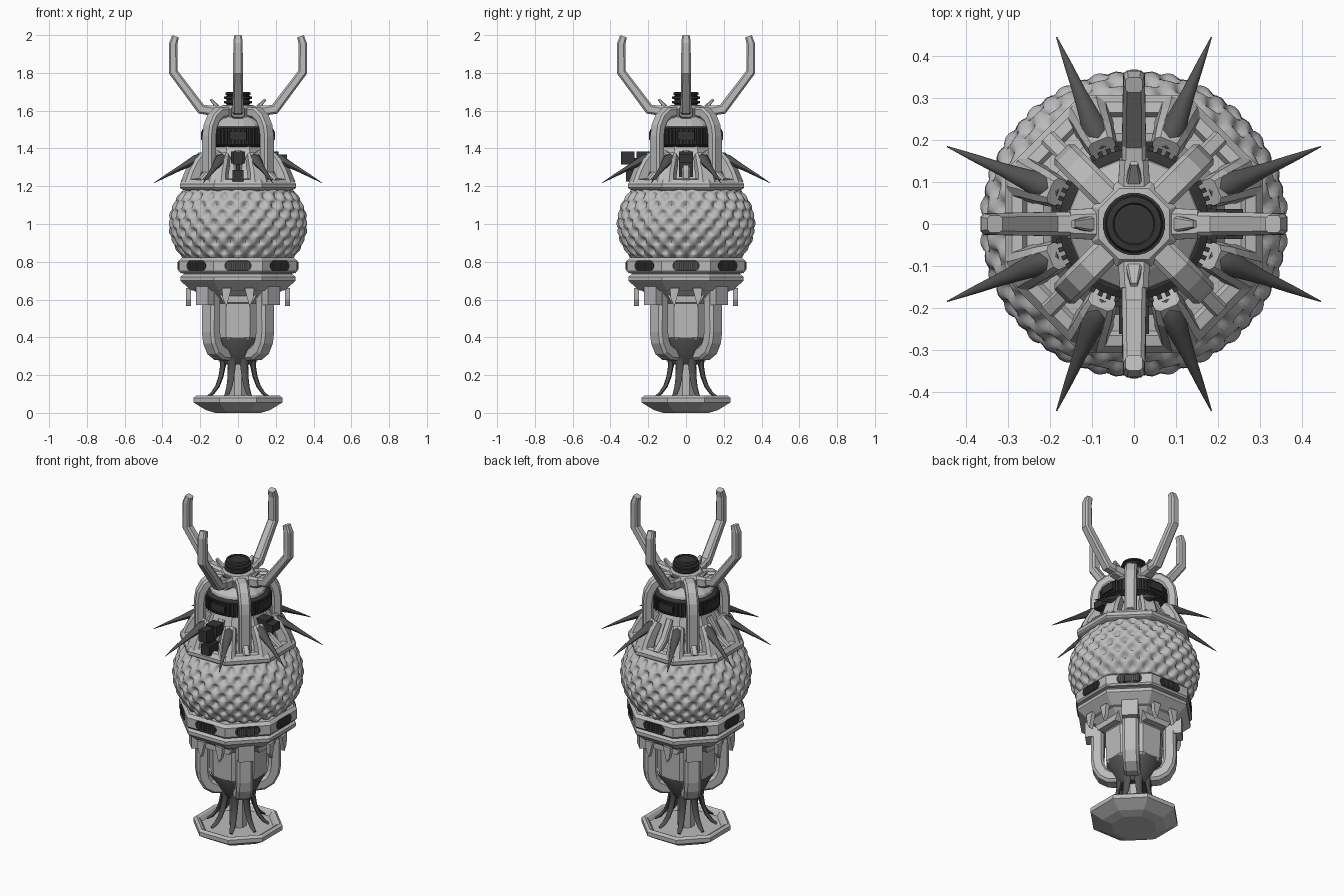
import bpy, bmesh, math
from mathutils import Vector, Matrix

if "Cube" in bpy.data.objects:
    bpy.data.objects.remove(bpy.data.objects["Cube"])

def material(name, v):
    m = bpy.data.materials.new(name)
    m.diffuse_color = (v, v, v, 1)
    m.use_nodes = True
    m.node_tree.nodes["Principled BSDF"].inputs["Base Color"].default_value = m.diffuse_color
    return m

LIGHT = material("light grey shell", 0.50)
DARK = material("dark grey horn", 0.085)
BLACK = material("charcoal machinery", 0.035)

AXIS = [i * math.pi / 2 for i in range(4)]
DIAG = [a + math.pi / 4 for a in AXIS]
EIGHT = [i * math.pi / 4 for i in range(8)]
BETWEEN = [a + math.pi / 8 for a in EIGHT]

def make(name, verts, faces, mat, angles=(0,), smooth=None):
    """Copies a part modelled along +x around the z axis, as one object."""
    bm = bmesh.new()
    for a in angles:
        rot = Matrix.Rotation(a, 3, 'Z')
        vs = [bm.verts.new(rot @ Vector(v)) for v in verts]
        for f in faces:
            bm.faces.new([vs[i] for i in f])
    bmesh.ops.recalc_face_normals(bm, faces=bm.faces)
    me = bpy.data.meshes.new(name)
    bm.to_mesh(me)
    bm.free()
    me.materials.append(mat)
    ob = bpy.data.objects.new(name, me)
    bpy.context.collection.objects.link(ob)
    if smooth:
        bpy.ops.object.select_all(action='DESELECT')
        ob.select_set(True)
        bpy.context.view_layer.objects.active = ob
        bpy.ops.object.shade_smooth_by_angle(angle=math.radians(smooth))
    return ob

def loft(name, rings, mat, angles=(0,), smooth=None):
    n = len(rings[0])
    verts = [v for r in rings for v in r]
    faces = [(k * n + i, k * n + (i + 1) % n, (k + 1) * n + (i + 1) % n, (k + 1) * n + i)
             for k in range(len(rings) - 1) for i in range(n)]
    faces += [tuple(range(n)), tuple(range(len(verts) - n, len(verts)))]
    return make(name, verts, faces, mat, angles, smooth)

def lathe(name, profile, n, mat, smooth=None):
    """Radii are measured to the flats; flats face the axes."""
    k = 1 / math.cos(math.pi / n)
    rings = [[(r * k * math.cos((i + .5) * math.tau / n), r * k * math.sin((i + .5) * math.tau / n), z)
              for i in range(n)] for r, z in profile]
    return loft(name, rings, mat, smooth=smooth)

def sweep(name, path, w, t, mat, angles, scales=None, round_=False, smooth=None):
    """Sweeps a chamfered (or round) section along an (r, z) path."""
    if round_:
        sec = [(w * math.cos(i * math.tau / 8), t * math.sin(i * math.tau / 8)) for i in range(8)]
    else:
        c = min(w, t) * 0.4
        sec = [(w, -t + c), (w, t - c), (w - c, t), (-w + c, t),
               (-w, t - c), (-w, -t + c), (-w + c, -t), (w - c, -t)]
    p = [Vector(q) for q in path]
    rings = []
    for i, q in enumerate(p):
        d0 = (q - p[max(i - 1, 0)]).normalized() if i else (p[1] - q).normalized()
        d1 = (p[i + 1] - q).normalized() if i < len(p) - 1 else d0
        d = (d0 + d1).normalized()
        miter = 1 / max(d.dot(d0), 0.6)
        s = scales[i] if scales else 1
        rings.append([(q.x - d.y * v * s * miter, u * s, q.y + d.x * v * s * miter) for u, v in sec])
    return loft(name, rings, mat, angles, smooth)

def prism(name, outline, r0, r1, mat, angles):
    """Extrudes a (sideways, z) outline outward from r0 to r1."""
    return loft(name, [[(r, u, z) for u, z in outline] for r in (r0, r1)], mat, angles)

def box(name, r0, r1, w, z0, z1, mat, angles):
    return prism(name, [(-w, z0), (w, z0), (w, z1), (-w, z1)], r0, r1, mat, angles)

# Foot dish, stem and roots
lathe("foot_dish", [(0.12, 0), (0.17, 0.015), (0.235, 0.055), (0.235, 0.08), (0.22, 0.092),
                    (0.205, 0.085), (0.19, 0.062), (0.05, 0.062)], 8, LIGHT)
lathe("stem", [(0.045, 0.05), (0.045, 0.3)], 8, LIGHT)
sweep("roots", [(0.088, 0.31), (0.086, 0.25), (0.098, 0.19), (0.118, 0.14), (0.145, 0.105), (0.175, 0.085)],
      0.023, 0.014, DARK, BETWEEN, [1.3, 1, .85, .75, .65, .45], True, 50)
lathe("root_collar", [(0.085, 0.255), (0.10, 0.285), (0.15, 0.38), (0.15, 0.40)], 16, DARK, 40)

# Lower cup with four curved ribs
lathe("lower_cup", [(0.12, 0.36), (0.15, 0.40), (0.155, 0.58), (0.24, 0.655), (0.24, 0.67)], 8, LIGHT)
sweep("lower_ribs", [(0.20, 0.66), (0.203, 0.43), (0.195, 0.38), (0.172, 0.338), (0.135, 0.316), (0.09, 0.313)],
      0.046, 0.036, LIGHT, DIAG)
box("rib_brackets", 0.19, 0.27, 0.045, 0.57, 0.68, LIGHT, DIAG)
prism("front_brackets", [(-0.12, 0.66), (-0.075, 0.585), (0.075, 0.585), (0.12, 0.66)], 0.14, 0.20, LIGHT, AXIS)
for s in (-1, 1):
    prism("hanging_teeth", [(s * 0.035, 0.66), (s * 0.085, 0.66), (s * 0.08, 0.60), (s * 0.06, 0.565)],
          0.25, 0.275, LIGHT, AXIS)

# Octagonal waist with vents
lathe("waist_flange", [(0.2, 0.64), (0.25, 0.65), (0.30, 0.695), (0.305, 0.70), (0.305, 0.72),
                       (0.285, 0.735), (0.285, 0.75)], 8, LIGHT)
lathe("waist_band", [(0.28, 0.738), (0.305, 0.74), (0.312, 0.75), (0.312, 0.805), (0.295, 0.822),
                     (0.25, 0.824)], 8, LIGHT)
slot = []
for i in range(12):
    a = (i + .5) * math.tau / 12
    slot.append((math.copysign(0.046, math.cos(a)) + 0.026 * math.cos(a), 0.779 + 0.028 * math.sin(a)))
prism("vent_slots", slot, 0.305, 0.314, BLACK, EIGHT)
for k in range(10):
    u = -0.054 + k * 0.012
    prism("vent_fins", [(u - .003, 0.759), (u + .003, 0.759), (u + .003, 0.799), (u - .003, 0.799)],
          0.31, 0.319, DARK, EIGHT)

# Dimpled globe
N, ROWS, STEPS = 26, 8, 64
rings = []
for k in range(STEPS + 1):
    z = 0.815 + 0.38 * k / STEPS
    base = 0.362 * math.sqrt(1 - ((z - 1.0) / 0.30) ** 2)
    ring = []
    for i in range(N * 7):
        a = i * math.tau / (N * 7)
        f = math.cos(N * a) * math.cos(math.pi * ROWS * (z - 0.815) / 0.38)
        r = base + (-0.026 * f if f > 0 else -0.007 * f)
        ring.append((r * math.cos(a), r * math.sin(a), z))
    rings.append(ring)
loft("dimpled_globe", rings, LIGHT, smooth=60)

# Shoulder platform with eight thorns in sockets
lathe("shoulder", [(0.27, 1.175), (0.30, 1.185), (0.307, 1.192), (0.307, 1.212), (0.29, 1.235),
                   (0.265, 1.24), (0.255, 1.225), (0.215, 1.23), (0.19, 1.28), (0.145, 1.40), (0.14, 1.43)], 8, LIGHT)
sweep("thorn_sockets", [(0.275, 1.21), (0.255, 1.27), (0.225, 1.325), (0.195, 1.362)],
      0.040, 0.034, LIGHT, BETWEEN, [1.25, 1.1, 1, .8])
sweep("thorns", [(0.195, 1.355), (0.215, 1.352), (0.245, 1.34), (0.28, 1.322), (0.34, 1.292),
                 (0.41, 1.256), (0.482, 1.217)], 0.029, 0.024, DARK, BETWEEN,
      [.5, .95, 1.05, .85, .55, .33, .05], True, 50)
sweep("shoulder_struts", [(0.285, 1.225), (0.215, 1.275), (0.15, 1.38)], 0.02, 0.018, LIGHT, EIGHT)

# Ribbed gear drum
lathe("gear_drum", [(0.12, 1.405), (0.16, 1.41), (0.178, 1.42), (0.178, 1.505), (0.16, 1.515)], 32, BLACK)
teeth = [i * math.tau / 56 for i in range(56)]
box("gear_teeth", 0.17, 0.19, 0.0055, 1.425, 1.50, BLACK, teeth)
box("gear_blocks", 0.17, 0.196, 0.045, 1.445, 1.49, BLACK, AXIS)
lathe("drum_cover", [(0.155, 1.512), (0.15, 1.53), (0.115, 1.56), (0.10, 1.57)], 16, LIGHT)

# Small equipment boxes on the front and the right side
FRONT, RIGHT = [-math.pi / 2], [0]
box("front_box_outer", 0.272, 0.345, 0.026, 1.315, 1.385, BLACK, FRONT)
box("front_box_inner", 0.19, 0.262, 0.036, 1.32, 1.385, BLACK, FRONT)
box("front_box_low", 0.23, 0.318, 0.028, 1.225, 1.285, BLACK, FRONT)
box("front_box_link", 0.20, 0.30, 0.01, 1.27, 1.35, BLACK, FRONT)
box("right_box_tall", 0.15, 0.215, 0.036, 1.25, 1.385, BLACK, RIGHT)
box("right_box_outer", 0.20, 0.26, 0.036, 1.322, 1.367, BLACK, RIGHT)

# Cage arms, hub and cap
sweep("cage_arms", [(0.217, 1.20), (0.217, 1.46), (0.208, 1.515), (0.183, 1.56), (0.145, 1.588), (0.05, 1.595)],
      0.034, 0.028, LIGHT, DIAG)
lathe("hub", [(0.09, 1.545), (0.10, 1.56), (0.10, 1.61), (0.085, 1.628), (0.07, 1.63)], 8, LIGHT)
lathe("cap", [(0.06, 1.62), (0.06, 1.635), (0.074, 1.64), (0.074, 1.65), (0.062, 1.652), (0.062, 1.66),
              (0.074, 1.664), (0.074, 1.674), (0.06, 1.677), (0.06, 1.684), (0.068, 1.687),
              (0.064, 1.697), (0.05, 1.699), (0.047, 1.694), (0.02, 1.694)], 24, BLACK)

# Four tall horns with root blocks and short prongs
sweep("horn_roots", [(0.06, 1.585), (0.155, 1.598)], 0.04, 0.036, LIGHT, AXIS, [1, .85])
sweep("horns", [(0.09, 1.592), (0.195, 1.608), (0.343, 1.805), (0.343, 1.955), (0.331, 1.994)],
      0.026, 0.023, LIGHT, AXIS, [1.1, 1.1, 1, .95, .8])
sweep("horn_prongs", [(0.095, 1.605), (0.145, 1.66)], 0.018, 0.012, LIGHT, AXIS, [1.2, .5])
